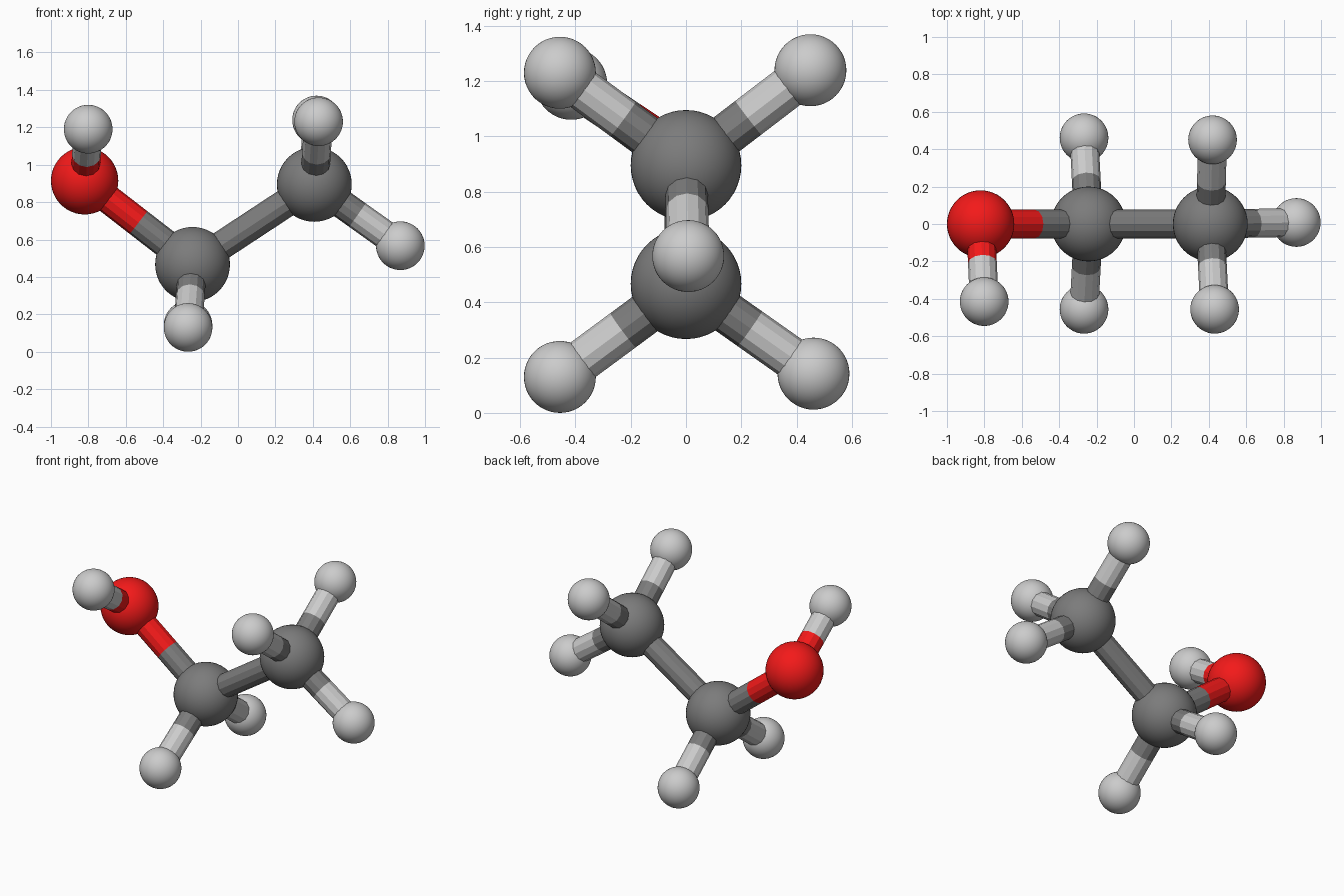
import bpy
from mathutils import Vector

if "Cube" in bpy.data.objects:
    bpy.data.objects.remove(bpy.data.objects["Cube"])


def material(name, rgb):
    m = bpy.data.materials.new(name)
    m.diffuse_color = (*rgb, 1)
    m.use_nodes = True
    m.node_tree.nodes["Principled BSDF"].inputs["Base Color"].default_value = m.diffuse_color
    return m


# element: (ball radius, material)
ELEMENTS = {
    "oxygen": (0.18, material("red", (0.9, 0.01, 0.01))),
    "carbon": (0.20, material("dark_grey", (0.2, 0.2, 0.2))),
    "hydrogen": (0.13, material("light_grey", (0.55, 0.55, 0.55))),
}
BOND_RADIUS = 0.077
BOND_SIDES = 12

# atom: (element, centre)
ATOMS = {
    "oxygen": ("oxygen", (-0.82, 0.0, 0.914)),
    "carbon_middle": ("carbon", (-0.243, 0.0, 0.467)),
    "carbon_end": ("carbon", (0.408, 0.0, 0.895)),
    "hydrogen_hydroxyl": ("hydrogen", (-0.801, -0.415, 1.19)),
    "hydrogen_middle_front": ("hydrogen", (-0.267, -0.456, 0.13)),
    "hydrogen_middle_back": ("hydrogen", (-0.267, 0.461, 0.142)),
    "hydrogen_end_front": ("hydrogen", (0.431, -0.456, 1.23)),
    "hydrogen_end_back": ("hydrogen", (0.42, 0.45, 1.239)),
    "hydrogen_end_tip": ("hydrogen", (0.868, 0.008, 0.567)),
}
BONDS = [
    ("oxygen", "carbon_middle"),
    ("carbon_middle", "carbon_end"),
    ("oxygen", "hydrogen_hydroxyl"),
    ("carbon_middle", "hydrogen_middle_front"),
    ("carbon_middle", "hydrogen_middle_back"),
    ("carbon_end", "hydrogen_end_front"),
    ("carbon_end", "hydrogen_end_back"),
    ("carbon_end", "hydrogen_end_tip"),
]


def half_bond(name, start, end, mat):
    axis = end - start
    bpy.ops.mesh.primitive_cylinder_add(
        vertices=BOND_SIDES, radius=BOND_RADIUS, depth=axis.length,
        location=(start + end) / 2,
        rotation=axis.to_track_quat('Z', 'Y').to_euler())
    bpy.context.object.name = name
    bpy.context.object.data.materials.append(mat)


# atom balls
for name, (element, centre) in ATOMS.items():
    radius, mat = ELEMENTS[element]
    bpy.ops.mesh.primitive_uv_sphere_add(
        segments=48, ring_count=24, radius=radius, location=centre)
    ball = bpy.context.object
    ball.name = name + "_ball"
    ball.data.materials.append(mat)
    bpy.ops.object.shade_smooth()

# bond rods, each half in the colour of its own atom
for a, b in BONDS:
    pa, pb = Vector(ATOMS[a][1]), Vector(ATOMS[b][1])
    mid = (pa + pb) / 2
    half_bond(f"bond_{a}_to_{b}", pa, mid, ELEMENTS[ATOMS[a][0]][1])
    half_bond(f"bond_{b}_to_{a}", pb, mid, ELEMENTS[ATOMS[b][0]][1])
